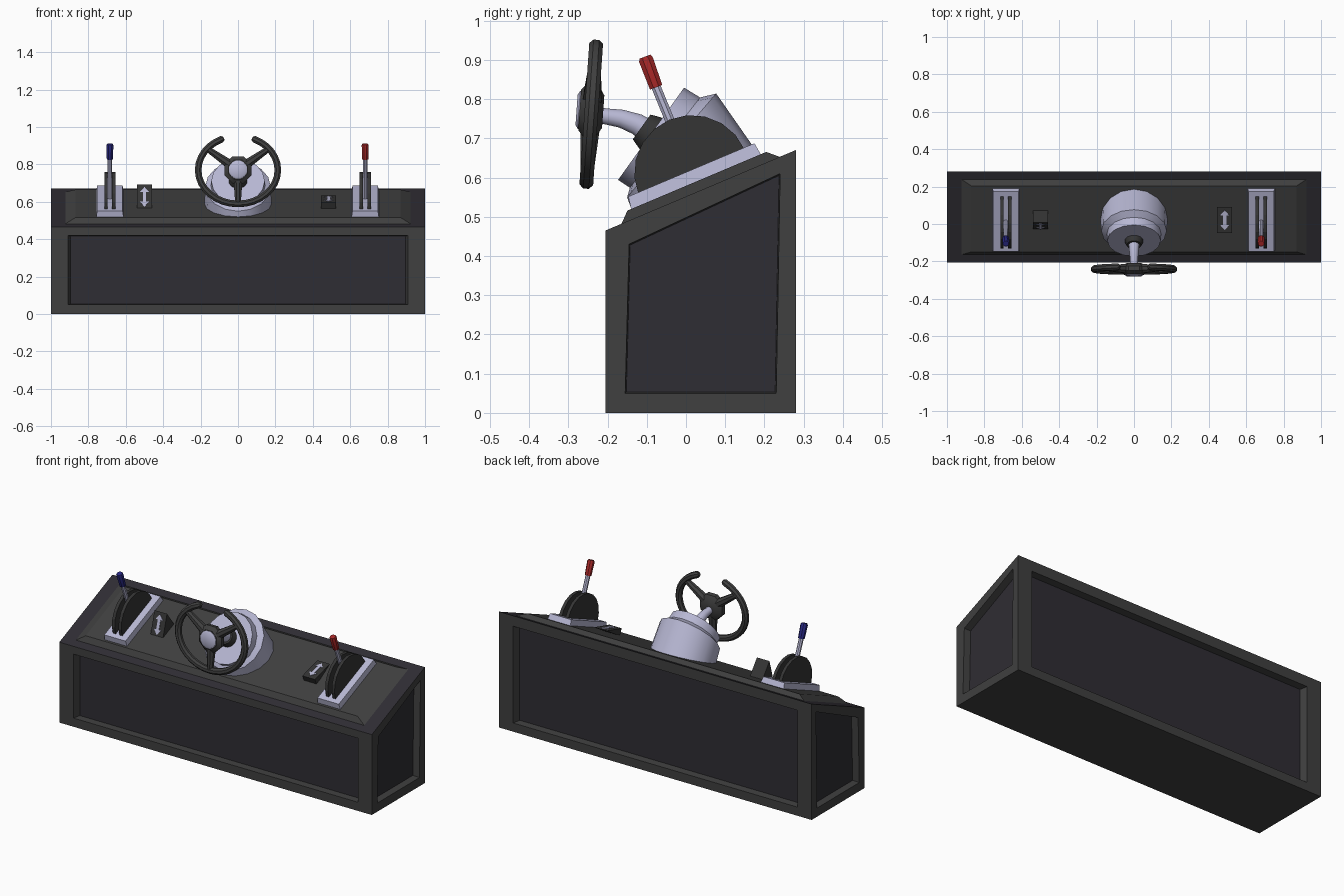
import bpy, bmesh, math
from mathutils import Vector as V

if "Cube" in bpy.data.objects:
    bpy.data.objects.remove(bpy.data.objects["Cube"])


def material(name, rgb):
    m = bpy.data.materials.new(name)
    m.diffuse_color = (*rgb, 1)
    m.use_nodes = True
    m.node_tree.nodes["Principled BSDF"].inputs["Base Color"].default_value = m.diffuse_color
    return m


FRAME = material("frame_grey", (0.05, 0.05, 0.05))
PANEL = material("panel_dark", (0.028, 0.026, 0.033))
METAL = material("pale_metal", (0.48, 0.48, 0.66))
BLACK = material("rubber_black", (0.035, 0.035, 0.035))
RED = material("red", (0.38, 0.02, 0.02))
BLUE = material("blue", (0.02, 0.02, 0.22))
X = V((1, 0, 0))


def finish(name, bm, mats, smooth=False):
    bmesh.ops.remove_doubles(bm, verts=bm.verts, dist=1e-5)
    bmesh.ops.recalc_face_normals(bm, faces=bm.faces)
    me = bpy.data.meshes.new(name)
    bm.to_mesh(me)
    bm.free()
    for m in mats:
        me.materials.append(m)
    if smooth:
        me.shade_smooth()
        me.set_sharp_from_angle(angle=math.radians(35))
    ob = bpy.data.objects.new(name, me)
    bpy.context.collection.objects.link(ob)
    return ob


def loft(name, rings, mat, smooth=False):
    """Skin a list of vertex loops and cap both ends."""
    bm = bmesh.new()
    rs = [[bm.verts.new(p) for p in r] for r in rings]
    n = len(rs[0])
    for a, b in zip(rs, rs[1:]):
        for i in range(n):
            j = (i + 1) % n
            bm.faces.new((a[i], a[j], b[j], b[i]))
    bm.faces.new(rs[0])
    bm.faces.new(rs[-1])
    return finish(name, bm, [mat], smooth)


def extrude(name, loop, vec, mat):
    return loft(name, [loop, [p + vec for p in loop]], mat)


def sweep(name, pts, radii, n, mat, ref=X):
    """Round tube along a path that is perpendicular to, or lies in a plane across, ref."""
    rings = []
    for i, p in enumerate(pts):
        t = (pts[min(i + 1, len(pts) - 1)] - pts[max(i - 1, 0)]).normalized()
        s = t.cross(ref).normalized()
        u = s.cross(t)
        rings.append([p + radii[i] * (math.cos(a) * s + math.sin(a) * u)
                      for a in [math.tau * (k + 0.5) / n for k in range(n)]])
    return loft(name, rings, mat, True)


# Cabinet: four framed faces with recessed panels, sloping top
YF, YB, ZF, ZB = -0.205, 0.28, 0.465, 0.67
bm = bmesh.new()


def face(pts, idx=0):
    bm.faces.new([bm.verts.new(p) for p in pts]).material_index = idx


def framed(outer, inner, depth):
    mid = sum(inner, V()) / 4
    deep = [mid + (p - mid) * 0.985 + depth for p in inner]
    for a, b in ((outer, inner), (inner, deep)):
        for i in range(4):
            j = (i + 1) % 4
            face((a[i], a[j], b[j], b[i]))
    face(deep, 1)


for y, zt, it, d in ((YF, ZF, 0.42, 0.04), (YB, ZB, 0.61, -0.04)):
    framed([V((x, y, z)) for x, z in ((-1, 0), (1, 0), (1, zt), (-1, zt))],
           [V((x, y, z)) for x, z in ((-.91, .05), (.91, .05), (.91, it), (-.91, it))],
           V((0, d, 0)))
for s in (-1, 1):
    framed([V((s, y, z)) for y, z in ((YF, 0), (YB, 0), (YB, ZB), (YF, ZF))],
           [V((s, y, z)) for y, z in ((-.155, .05), (.23, .05), (.24, .61), (-.145, .43))],
           V((-0.04 * s, 0, 0)))
face([(-1, YF, 0), (1, YF, 0), (1, YB, 0), (-1, YB, 0)])
face([(-1, YF, ZF), (1, YF, ZF), (1, YB, ZB), (-1, YB, ZB)], 1)
finish("cabinet", bm, [FRAME, PANEL])

# Coordinates on the sloping top: t runs up the slope, n stands off it
SLOPE = math.atan2(ZB - ZF, YB - YF)
C, S = math.cos(SLOPE), math.sin(SLOPE)


def on_top(x, t, n):
    return V((x, YF + C * t - S * n, ZF + S * t + C * n))


def slab(name, low, high, mat):
    def rect(x0, x1, t0, t1, n):
        return [on_top(x, t, n) for x, t in ((x0, t0), (x1, t0), (x1, t1), (x0, t1))]
    return loft(name, [rect(*low), rect(*high)], mat)


slab("raised_top", (-.925, .925, .043, .483, -0.001), (-.87, .87, .071, .455, .025), FRAME)

# Levers, one at each end
for side, cx, colour in (("left", -.685, BLUE), ("right", .68, RED)):
    slab(side + "_lever_plate", (cx - .073, cx + .073, .081, .44, .024),
         (cx - .068, cx + .068, .087, .436, .057), METAL)
    for k, off in (("a", -.03), ("b", .012)):
        arc = [on_top(cx + off, .26 - .147 * math.cos(a), .05 + .147 * math.sin(a))
               for a in [math.pi * i / 10 for i in range(11)]]
        extrude(f"{side}_lever_quadrant_{k}", arc, V((.018, 0, 0)), BLACK)
    sweep(side + "_lever_rod", [V((cx, .01, .62)), V((cx, -.08, .84))], [.013] * 2, 8, METAL)
    sweep(side + "_lever_grip",
          [V((cx, -.076, .83)), V((cx, -.102, .9)), V((cx, -.105, .908))],
          [.018, .02, .016], 8, colour)

# Rocker switches: wedges with a double arrow on the tilted face
ARROW = [(0, .055), (.024, .027), (.009, .027)]
ARROW = ARROW + [(x, -y) for x, y in ARROW[::-1]]
ARROW += [(-x, y) for x, y in ARROW[4:0:-1]]
for side, cx, foot, p0, p1 in (
        ("left", -.5, (.075, .605), (-.03, .56), (.008, .692)),
        ("right", .485, (-.03, .56), (-.048, .597), (.09, .634))):
    p0, p1, foot = (V((cx - .04, *p)) for p in (p0, p1, foot))
    extrude(side + "_rocker", [p0, p1, foot], V((.08, 0, 0)), BLACK)
    e = (p1 - p0).normalized()
    mid = (p0 + p1) / 2 + V((.04, 0, 0))
    extrude(side + "_rocker_arrow", [mid + X * a + e * b for a, b in ARROW],
            X.cross(e) * .003, METAL)

# Steering pedestal: rings given by front point, back point and half width
rings = []
for f, b, rx in (((-.138, .515), (.19, .652), .18), ((-.15, .55), (.077, .814), .175),
                 ((-.143, .574), (.036, .804), .146), ((-.173, .594), (-.005, .829), .143)):
    f, b = V((0, *f)), V((0, *b))
    rings.append([(f + b) / 2 + X * rx * math.cos(a) + (b - f) / 2 * math.sin(a)
                  for a in [math.tau * i / 16 for i in range(16)]])
loft("steering_pedestal", rings, METAL, True)
sweep("column_collar", [V((0, -.075, .702)), V((0, -.092, .714)), V((0, -.113, .729))],
      [.052, .05, .04], 12, BLACK)
sweep("steering_column",
      [V((0, *p)) for p in ((-.09, .713), (-.125, .736), (-.165, .75), (-.205, .756), (-.245, .764))],
      [.032, .028, .024, .021, .02], 12, METAL)

# Steering wheel: oval rim open at the top, three spokes, hub and cap
UP, AXIS = V((0, .07, 1)), V((0, -1, .07)).normalized()


def wheel(x, h, d=0):
    return V((0, -.241, .77)) + X * x + UP * h + AXIS * d


angles = [math.radians(24 + 312 * i / 28) for i in range(29)]
rim = [wheel(.213 * math.sin(a), .181 * math.cos(a)) for a in angles]
rim = [rim[0] + (rim[0] - rim[1]) * .3] + rim + [rim[-1] + (rim[-1] - rim[-2]) * .3]
sweep("wheel_rim", rim, [.01] + [.019] * 29 + [.01], 8, FRAME, AXIS)
for name, x, h in (("left", -.165, .114), ("right", .165, .114), ("lower", 0, -.181)):
    sweep(name + "_spoke", [wheel(x * .2, h * .2), wheel(x, h)], [.027, .016], 8, FRAME, AXIS)
sweep("wheel_hub", [wheel(0, 0, d) for d in (-.03, -.012, .012, .03)],
      [.045, .076, .078, .056], 8, FRAME)
sweep("hub_cap", [wheel(0, 0, d) for d in (.02, .032, .038)], [.052, .05, .04], 12, METAL)
